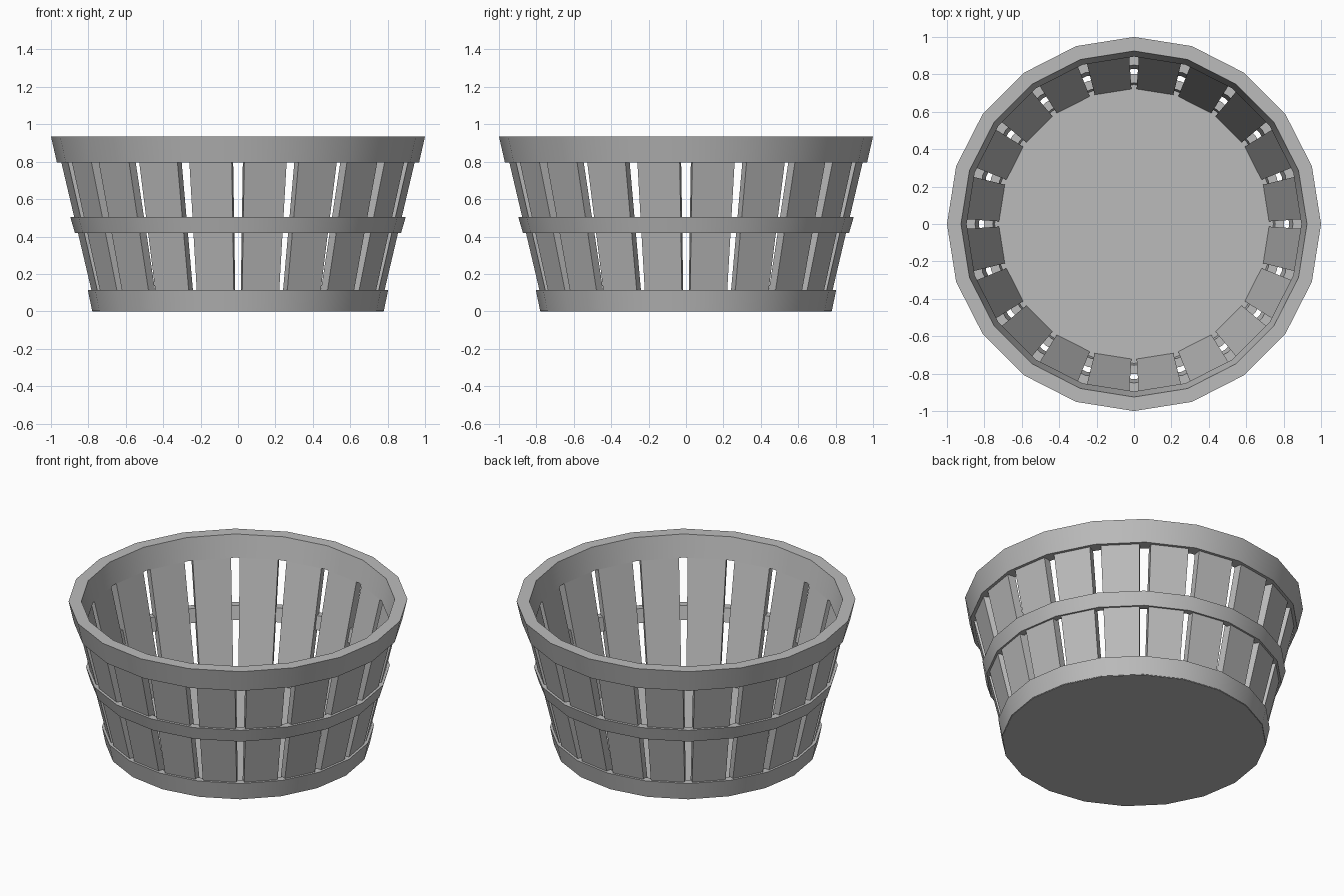
import bpy
import bmesh
from math import cos, sin, tau

if "Cube" in bpy.data.objects:
    bpy.data.objects.remove(bpy.data.objects["Cube"], do_unlink=True)

SIDES = 20

wood = bpy.data.materials.new("grey_wood")
wood.use_nodes = True
GREY = (0.5, 0.5, 0.5, 1.0)
wood.diffuse_color = GREY
wood.node_tree.nodes["Principled BSDF"].inputs["Base Color"].default_value = GREY


def finish(name, bm, smooth=False):
    """Turn a bmesh into a named, coloured object."""
    bmesh.ops.recalc_face_normals(bm, faces=bm.faces)
    mesh = bpy.data.meshes.new(name)
    bm.to_mesh(mesh)
    bm.free()
    mesh.materials.append(wood)
    obj = bpy.data.objects.new(name, mesh)
    bpy.context.collection.objects.link(obj)
    if smooth:
        bpy.ops.object.select_all(action="DESELECT")
        obj.select_set(True)
        bpy.context.view_layer.objects.active = obj
        bpy.ops.object.shade_smooth_by_angle(angle=0.6)
    return obj


def hoop(name, profile):
    """Sweep a closed (radius, height) profile around the basket."""
    bm = bmesh.new()
    loops = []
    for i in range(SIDES):
        a = tau * i / SIDES
        loops.append([bm.verts.new((r * cos(a), r * sin(a), z)) for r, z in profile])
    n = len(profile)
    for i in range(SIDES):
        here, there = loops[i], loops[(i + 1) % SIDES]
        for j in range(n):
            k = (j + 1) % n
            bm.faces.new((here[j], there[j], there[k], here[k]))
    return finish(name, bm, smooth=True)


def slat(name, angle):
    """One leaning, tapered board, centred on a flat of the hoops."""
    bm = bmesh.new()
    bmesh.ops.create_cube(bm, size=2)
    for v in bm.verts:
        top = v.co.z > 0
        z = 0.91 if top else 0.005
        half_width = 0.117 if top else 0.098
        r = 0.751 + 0.235 * z - (0.05 if v.co.x < 0 else 0)
        t = half_width * v.co.y
        v.co = (r * cos(angle) - t * sin(angle), r * sin(angle) + t * cos(angle), z)
    return finish(name, bm)


# Hoops
hoop("top_hoop", [(0.968, 0.795), (1.0, 0.935), (0.925, 0.935), (0.895, 0.795)])
hoop("middle_hoop", [(0.872, 0.42), (0.897, 0.505), (0.85, 0.505), (0.83, 0.42)])
hoop("bottom_hoop", [(0.78, 0.003), (0.803, 0.115), (0.755, 0.115), (0.735, 0.003)])

# Floor
bm = bmesh.new()
bmesh.ops.create_cone(bm, cap_ends=True, segments=SIDES, radius1=0.777, radius2=0.777, depth=0.06)
bmesh.ops.translate(bm, verts=bm.verts, vec=(0, 0, 0.03))
for v in bm.verts:
    r = v.co.xy.length
    a = tau * round(v.co.xy.angle_signed((1, 0)) / tau * SIDES) / SIDES
    v.co.x, v.co.y = r * cos(a), r * sin(a)
finish("floor", bm, smooth=True)

# Side slats
for i in range(SIDES):
    slat(f"slat_{i + 1}", tau * (i + 0.5) / SIDES)
